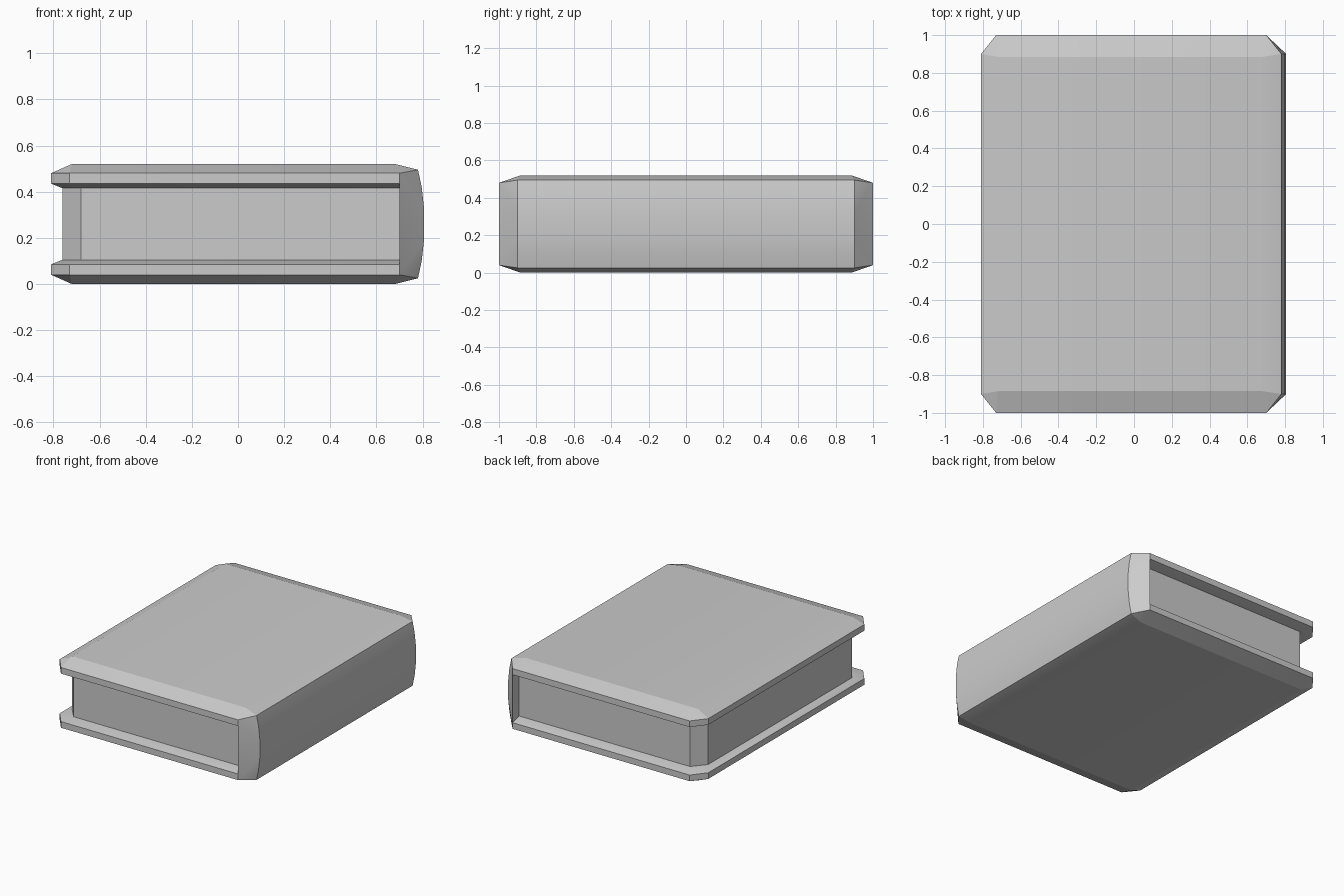
import bpy
import bmesh
import math

cube = bpy.data.objects.get("Cube")
if cube:
    bpy.data.objects.remove(cube, do_unlink=True)

HEIGHT = 0.52

grey = bpy.data.materials.new("plain grey")
grey.use_nodes = True
colour = (0.6, 0.6, 0.6, 1)
grey.diffuse_color = colour
grey.node_tree.nodes["Principled BSDF"].inputs["Base Color"].default_value = colour


def both_ends(points):
    """Repeat points at both the front and the back."""
    return [(x, side * y, z) for x, y, z in points for side in (-1, 1)]


def solid(name, points):
    """Make a faceted convex part around the given points."""
    bm = bmesh.new()
    for p in points:
        bm.verts.new(p)
    bmesh.ops.convex_hull(bm, input=bm.verts[:])
    bmesh.ops.dissolve_limit(bm, angle_limit=math.radians(0.5),
                             verts=bm.verts[:], edges=bm.edges[:])
    bmesh.ops.recalc_face_normals(bm, faces=bm.faces[:])
    mesh = bpy.data.meshes.new(name)
    bm.to_mesh(mesh)
    bm.free()
    mesh.materials.append(grey)
    obj = bpy.data.objects.new(name, mesh)
    bpy.context.collection.objects.link(obj)
    bpy.ops.object.select_all(action='DESELECT')
    obj.select_set(True)
    bpy.context.view_layer.objects.active = obj
    bpy.ops.object.shade_smooth_by_angle(angle=math.radians(15))
    return obj


# Cover boards: sloped inner lip, upright rim, bevelled outer face
page_outline = [(-0.76, 0.83), (-0.68, 0.925), (0.70, 0.925)]
rim_outline = [(-0.81, 0.90), (-0.73, 1.0), (0.70, 1.0)]
board = [(x, y, 0.415) for x, y in page_outline]
board += [(x, y, z) for x, y in rim_outline for z in (0.435, 0.48)]
board += [(0.78, 0.90, 0.495), (-0.72, 0.885, HEIGHT), (0.68, 0.885, HEIGHT)]
board = both_ends(board)
solid("top_cover", board)
solid("bottom_cover", [(x, y, HEIGHT - z) for x, y, z in board])

# Rounded spine with chamfered ends
spine = [(0.70, 1.0, 0.48)]
spine += [(x, 0.90, z) for x, z in ((0.78, 0.495), (0.796, 0.42), (0.806, 0.33))]
spine += [(x, y, HEIGHT - z) for x, y, z in spine]
solid("spine", both_ends(spine))

# Page block, tucked into the covers and the spine
pages = [(x, y, z) for x, y in page_outline for z in (0.10, 0.42)]
solid("pages", both_ends(pages))
